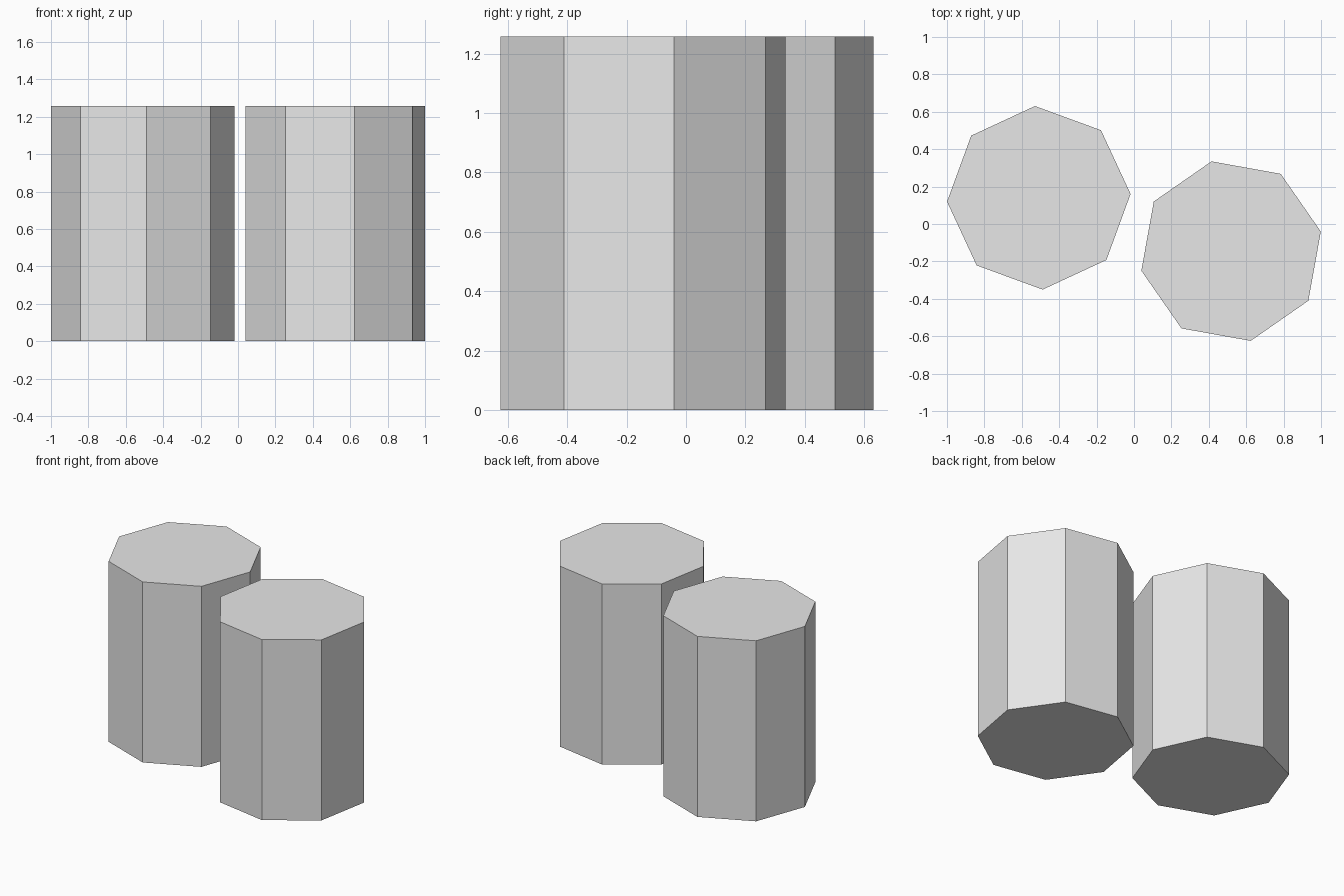
import bpy
import math

# Remove the default cube
cube = bpy.data.objects.get("Cube")
if cube:
    bpy.data.objects.remove(cube, do_unlink=True)

# Single plain grey material
GREY = (0.8, 0.8, 0.8, 1.0)
grey = bpy.data.materials.new("light_grey")
grey.use_nodes = True
grey.diffuse_color = GREY
grey.node_tree.nodes["Principled BSDF"].inputs["Base Color"].default_value = GREY

HEIGHT = 1.257
RADIUS = 0.491


def octagonal_column(name, x, y, corner_angle):
    """Flat-sided column standing on the ground, first corner at corner_angle from +x."""
    # The primitive's first corner lies on +y
    bpy.ops.mesh.primitive_cylinder_add(
        vertices=8, radius=RADIUS, depth=HEIGHT,
        location=(x, y, HEIGHT / 2),
        rotation=(0, 0, math.radians(corner_angle - 90)))
    column = bpy.context.object
    column.name = name
    column.data.materials.append(grey)
    bpy.ops.object.shade_flat()


# Two columns side by side, each turned a little
octagonal_column("right_column", -0.509, 0.14, 2.4)
octagonal_column("left_column", 0.519, -0.145, 12.3)
